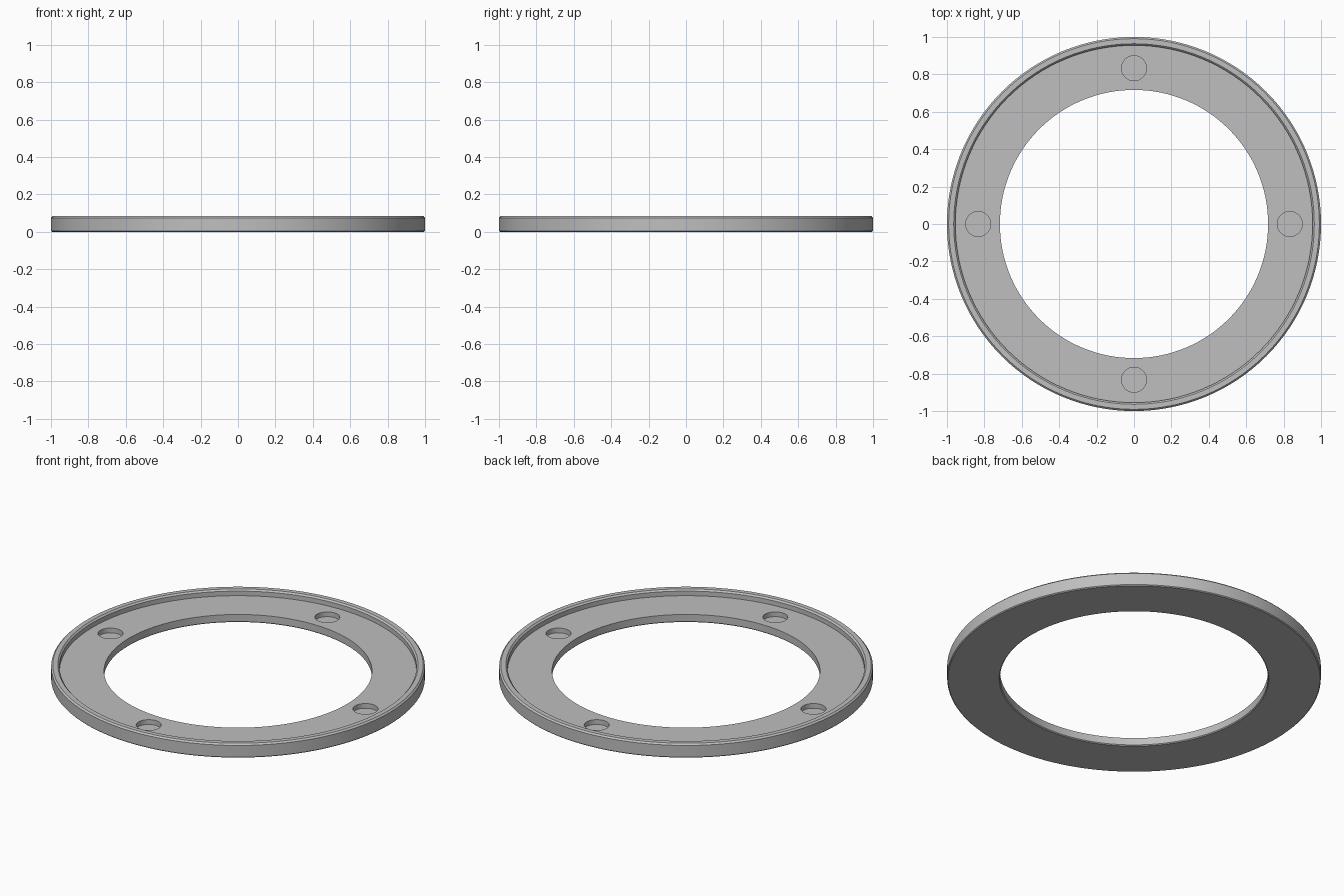
import bpy
import bmesh
from math import cos, sin, tau, radians

SEGMENTS = 128
TOP, FLOOR = 0.083, 0.047
BEVEL, BASE_BEVEL = 0.009, 0.005
OUTER, LIP_INNER, HOLE = 1.0, 0.955, 0.717
POCKET_RADIUS, POCKET_CENTRE, POCKET_DEPTH = 0.067, 0.833, 0.028

if "Cube" in bpy.data.objects:
    bpy.data.objects.remove(bpy.data.objects["Cube"], do_unlink=True)

grey = bpy.data.materials.new("plain grey")
grey.use_nodes = True
colour = (0.52, 0.52, 0.52, 1)
grey.diffuse_color = colour
grey.node_tree.nodes["Principled BSDF"].inputs["Base Color"].default_value = colour


def lathe(name, profile):
    """Revolve a closed (radius, height) profile about z."""
    bm = bmesh.new()
    rings = [[bm.verts.new((r * cos(tau * i / SEGMENTS), r * sin(tau * i / SEGMENTS), z))
              for i in range(SEGMENTS)] for r, z in profile]
    for a, b in zip(rings, rings[1:] + rings[:1]):
        for i in range(SEGMENTS):
            j = (i + 1) % SEGMENTS
            bm.faces.new((a[i], a[j], b[j], b[i]))
    bmesh.ops.recalc_face_normals(bm, faces=bm.faces)
    mesh = bpy.data.meshes.new(name)
    bm.to_mesh(mesh)
    bm.free()
    mesh.materials.append(grey)
    obj = bpy.data.objects.new(name, mesh)
    bpy.context.collection.objects.link(obj)
    return obj


# Flat ring with a raised, bevelled outer lip
ring = lathe("flanged_ring", [
    (HOLE + BASE_BEVEL, 0), (OUTER - BASE_BEVEL, 0),
    (OUTER, BASE_BEVEL), (OUTER, TOP - BEVEL),
    (OUTER - BEVEL, TOP), (LIP_INNER + BEVEL, TOP),
    (LIP_INNER, TOP - BEVEL), (LIP_INNER, FLOOR),
    (HOLE, FLOOR), (HOLE, BASE_BEVEL),
])

# Four blind round pockets sunk into the ring floor
cutter_mesh = bpy.data.meshes.new("pocket_cutter")
bm = bmesh.new()
for k in range(4):
    made = bmesh.ops.create_cone(bm, cap_ends=True, segments=48, radius1=POCKET_RADIUS,
                                 radius2=POCKET_RADIUS, depth=2 * POCKET_DEPTH)
    centre = (POCKET_CENTRE * cos(tau * k / 4), POCKET_CENTRE * sin(tau * k / 4), FLOOR)
    bmesh.ops.translate(bm, verts=made["verts"], vec=centre)
bm.to_mesh(cutter_mesh)
bm.free()
cutter_mesh.materials.append(grey)
cutter = bpy.data.objects.new("pocket_cutter", cutter_mesh)
bpy.context.collection.objects.link(cutter)

cut = ring.modifiers.new("pockets", 'BOOLEAN')
cut.operation = 'DIFFERENCE'
cut.solver = 'EXACT'
cut.object = cutter

# Apply the cut, then smooth the round walls while keeping the edges sharp
bpy.ops.object.select_all(action='DESELECT')
ring.select_set(True)
bpy.context.view_layer.objects.active = ring
bpy.ops.object.modifier_apply(modifier=cut.name)
bpy.data.objects.remove(cutter, do_unlink=True)
bpy.ops.object.shade_smooth_by_angle(angle=radians(30))
